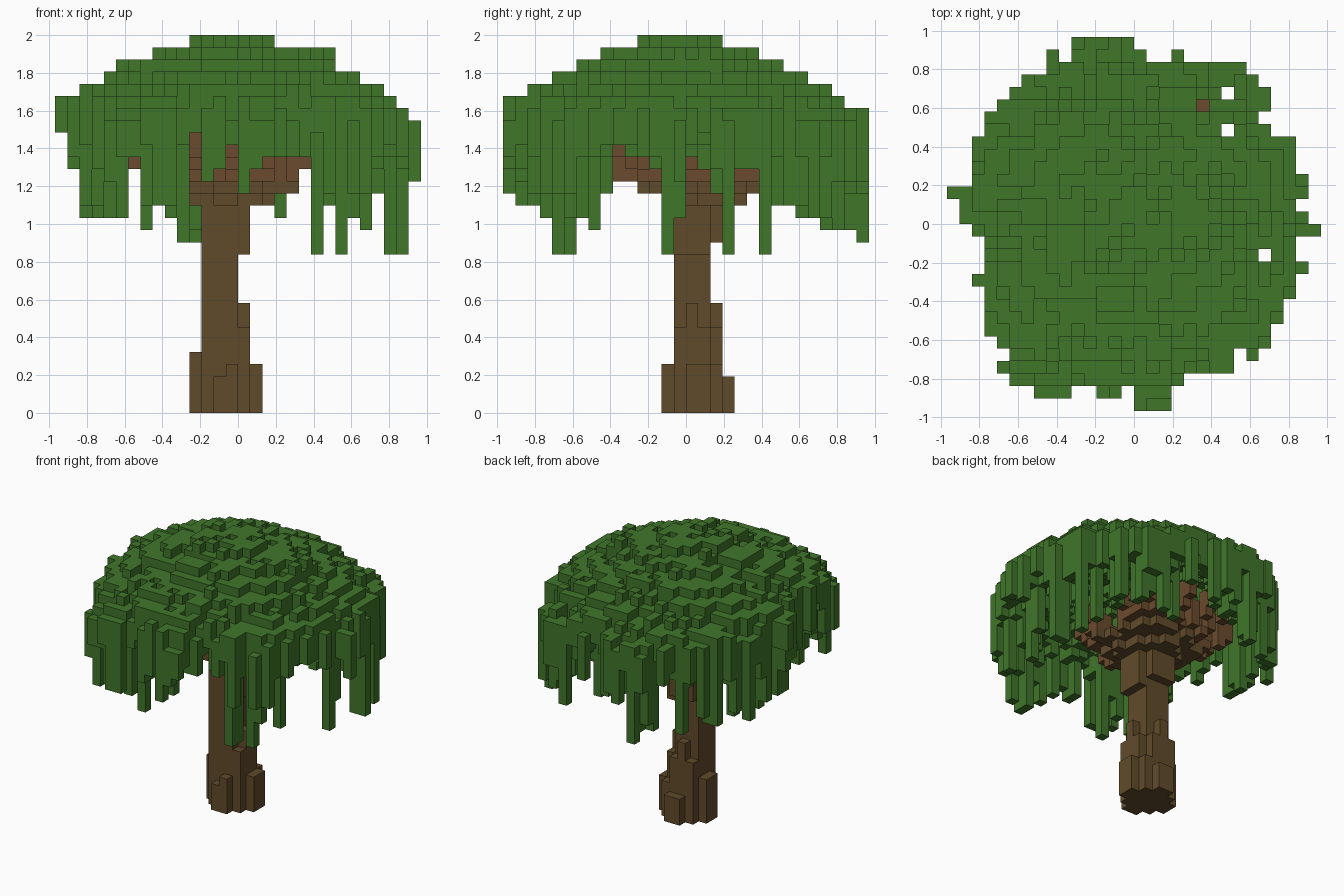
import bpy
import random
from mathutils import Vector

random.seed(11)
CELLS = 30                # cells across the crown
SIZE = 2 / 31             # edge of one cell
HALF = CELLS * SIZE / 2

if "Cube" in bpy.data.objects:
    bpy.data.objects.remove(bpy.data.objects["Cube"], do_unlink=True)


def make_material(name, colour):
    mat = bpy.data.materials.new(name)
    mat.use_nodes = True
    rgba = (*colour, 1)
    mat.diffuse_color = rgba
    mat.node_tree.nodes["Principled BSDF"].inputs["Base Color"].default_value = rgba
    return mat


leaf_green = make_material("leaf green", (0.051, 0.18, 0.023))
bark_brown = make_material("bark brown", (0.119, 0.069, 0.024))
branch_brown = make_material("branch brown", (0.145, 0.07, 0.026))

# Crown outline: filled columns of each row, from the back to the front
row_spans = [
    (10, 15), (10, 16), (8, 24), (6, 25), (5, 26), (4, 26), (3, 25), (3, 26),
    (2, 28), (2, 28), (2, 28), (2, 29), (0, 29), (1, 28), (1, 29), (2, 30),
    (3, 28), (3, 28), (3, 29), (2, 28), (3, 28), (3, 27), (3, 27), (3, 26),
    (4, 26), (5, 23), (4, 23), (5, 19), (15, 18), (15, 18)]
footprint = {(x, CELLS - 1 - row)
             for row, (start, end) in enumerate(row_spans)
             for x in range(start, end)}
footprint |= {(8, 28), (18, 28), (24, 4)}
footprint |= {(x, 1) for x in (7, 8, 9, 12, 13)}
footprint -= {(22, 25), (22, 22), (25, 12), (20, 24)}

# Lowest level the hanging vines reach, by column and by row
low_by_x = [15, 20, 16, 16, 16, 16, 20, 15, 17, 16, 14, 14, 18, 18, 18,
            18, 21, 21, 16, 20, 21, 13, 17, 13, 16, 15, 18, 13, 13, 15]
low_by_y = [18, 17, 17, 16, 13, 13, 16, 15, 18, 21, 21, 20, 20, 13, 16,
            17, 17, 17, 13, 20, 20, 13, 17, 17, 16, 16, 15, 15, 15, 14]


def radius(x, y):
    centre = (CELLS - 1) / 2
    return Vector((x - centre, y - centre)).length / (CELLS / 2)


# Small clumps of leaves raise or lower the dome
clumps = {}
for cell in sorted(footprint):
    if cell not in clumps:
        lift = random.choice((0, 0, -1))
        dx, dy = random.choice(((1, 0), (0, 1), (1, 1)))
        for n in range(random.randint(1, 3)):
            clumps.setdefault((cell[0] + n * dx, cell[1] + n * dy), lift)


def crown_top(x, y):
    top = round(31.1 - 6.2 * min(radius(x + 0.8, y + 0.6), 1) ** 1.6) + clumps[x, y]
    if 19 <= x <= 22 and 14 <= y <= 17:      # raised tuft on one side
        top = max(top, 30 - (x + y) % 2)
    return min(top, 31)


canopy, vines, trunk, branches = set(), set(), set(), set()

# Thin leafy dome
underside = {}
for x, y in sorted(footprint):
    top = crown_top(x, y)
    under = top - random.choice((3, 3, 4, 5))
    underside[x, y] = under
    canopy |= {(x, y, z) for z in range(under, top)}


def hang_vine(x, y, shorten):
    low = max(low_by_x[x], low_by_y[y]) + shorten
    vines.update((x, y, z) for z in range(low, underside[x, y]))


# Full-length vines: one for every column and every row of the crown
outer = [c for c in sorted(footprint) if radius(*c) > 0.72]
for i in range(CELLS):
    in_column = [c for c in outer if c[0] == i and low_by_y[c[1]] <= low_by_x[i]]
    in_row = [c for c in outer if c[1] == i and low_by_x[c[0]] <= low_by_y[i]]
    for group in (in_column, in_row):
        if group:
            hang_vine(*random.choice(group), 0)

# Scattered shorter vines, denser towards the rim
for x, y in outer:
    if random.random() < (0.38 if radius(x, y) > 0.86 else 0.15):
        hang_vine(x, y, random.choice((0, 1, 2, 3, 4)))

# Trunk: square core, thicker lower half and a ragged flared foot
for x in range(11, 17):
    for y in range(13, 19):
        core = 12 <= x <= 14 and 14 <= y <= 16
        collar = 12 <= x <= 15 and 14 <= y <= 17 and (x, y) != (15, 17)
        if core:
            height = 19
        elif collar:
            height = random.choice((7, 9, 9))
            trunk |= {(x, y, z) for z in range(13 if x > 14 else 14, 18)}
        elif Vector((x - 13.5, y - 15.5)).length < 2.7:
            height = 5 if x == 11 else 3 if y == 18 else 4
            height -= random.choice((0, 0, 1))
        else:
            continue
        trunk |= {(x, y, z) for z in range(height)}

# Branches: stepped limbs spreading from the top of the trunk
limb_ends = [(5, 15, 21), (8, 9, 21), (20, 13, 20), (20, 23, 22), (8, 21, 21),
             (13, 8, 20), (14, 23, 21), (19, 18, 20), (5, 18, 21), (17, 9, 21),
             (11, 23, 21), (9, 12, 20), (17, 22, 21), (6, 12, 21)]
fork = Vector((13.5, 15.5, 16))
for end in limb_ends:
    tip = Vector(end)
    for step in range(25):
        t = step / 24
        x, y, z = (round(v) for v in fork.lerp(tip, t))
        branches |= {(x, y, z), (x, y, z + 1)}
        if t < 0.65:
            branches |= {(x + 1, y, z), (x, y + 1, z)}
branches |= {(20, 24, z) for z in range(21, 25)}

# Each cell belongs to one part only
branches -= trunk
canopy -= branches | trunk
vines -= branches | trunk | canopy
solid = canopy | vines | trunk | branches

# Corner loops of a cell's sides, by outward direction
SIDES = {
    (1, 0, 0): ((1, 0, 0), (1, 1, 0), (1, 1, 1), (1, 0, 1)),
    (-1, 0, 0): ((0, 0, 0), (0, 0, 1), (0, 1, 1), (0, 1, 0)),
    (0, 1, 0): ((0, 1, 0), (0, 1, 1), (1, 1, 1), (1, 1, 0)),
    (0, -1, 0): ((0, 0, 0), (1, 0, 0), (1, 0, 1), (0, 0, 1)),
    (0, 0, 1): ((0, 0, 1), (1, 0, 1), (1, 1, 1), (0, 1, 1)),
    (0, 0, -1): ((0, 0, 0), (0, 1, 0), (1, 1, 0), (1, 0, 0)),
}


def build_part(name, cells, materials, slot_rule=lambda z: 0):
    """Skin a set of cells with only their exposed square sides."""
    index, faces, slots = {}, [], []
    for cell in sorted(cells):
        for direction, loop in SIDES.items():
            if tuple(a + b for a, b in zip(cell, direction)) in solid:
                continue
            corners = [tuple(a + b for a, b in zip(cell, c)) for c in loop]
            faces.append([index.setdefault(c, len(index)) for c in corners])
            slots.append(slot_rule(cell[2]))
    verts = [(x * SIZE - HALF, y * SIZE - HALF, z * SIZE) for x, y, z in index]
    mesh = bpy.data.meshes.new(name)
    mesh.from_pydata(verts, [], faces)
    for mat in materials:
        mesh.materials.append(mat)
    for poly, slot in zip(mesh.polygons, slots):
        poly.material_index = slot
    mesh.update()
    bpy.context.collection.objects.link(bpy.data.objects.new(name, mesh))


build_part("leaf_canopy", canopy, [leaf_green])
build_part("hanging_vines", vines, [leaf_green])
build_part("trunk", trunk, [bark_brown])
build_part("branches", branches, [bark_brown, branch_brown], lambda z: int(z >= 19))
